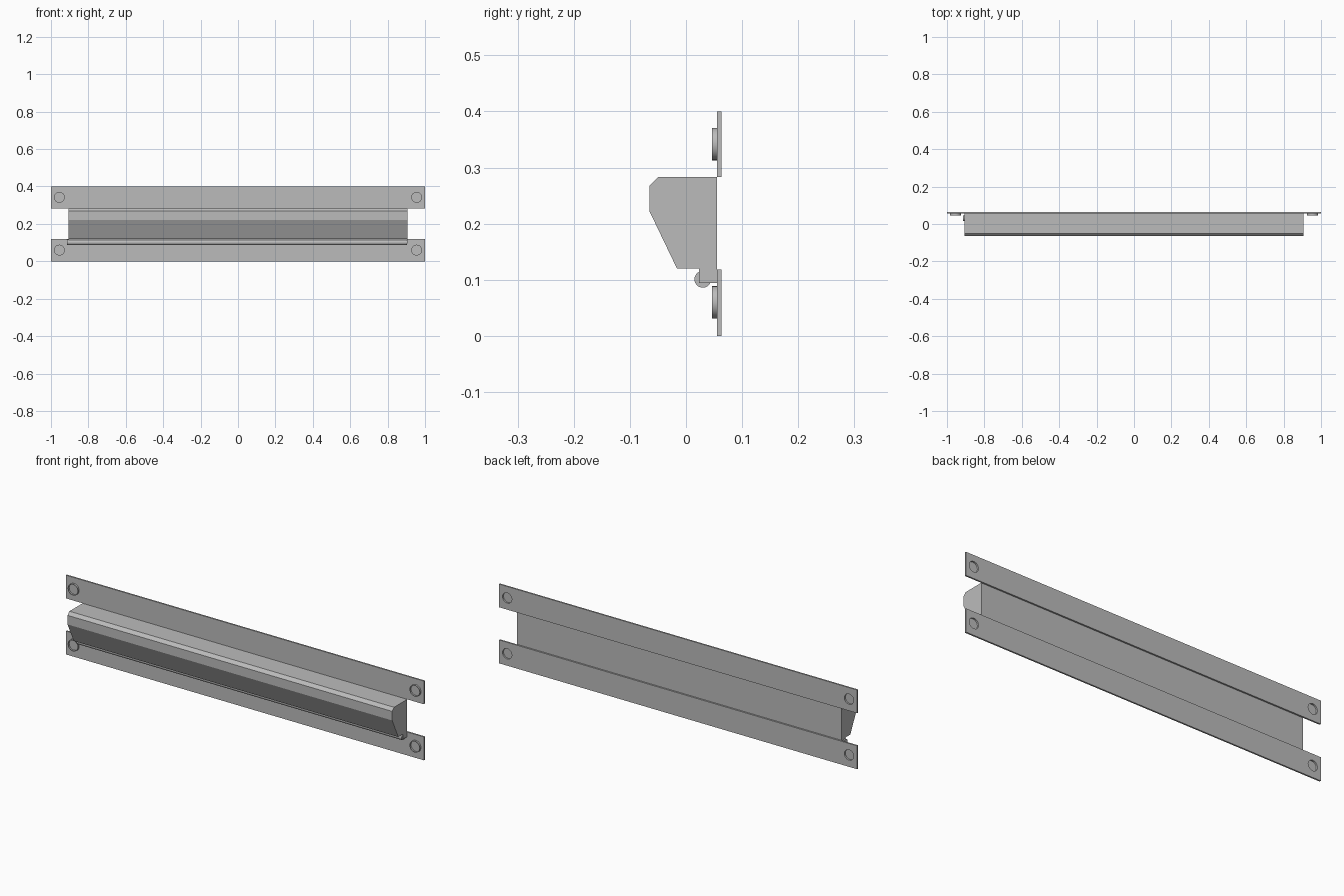
import bpy, bmesh, math
from mathutils import Matrix

cube = bpy.data.objects.get("Cube")
if cube:
    bpy.data.objects.remove(cube, do_unlink=True)

grey = bpy.data.materials.new("plain grey")
grey.use_nodes = True
grey.diffuse_color = (0.5, 0.5, 0.5, 1)
grey.node_tree.nodes["Principled BSDF"].inputs["Base Color"].default_value = (0.5, 0.5, 0.5, 1)

BACK, MOUNT = 0.063, 0.055     # rear face and front face of the rails
BOLT_X, BOLT_R, SIDES = 0.955, 0.029, 24


def finish(name, bm):
    bmesh.ops.recalc_face_normals(bm, faces=bm.faces)
    mesh = bpy.data.meshes.new(name)
    bm.to_mesh(mesh)
    bm.free()
    mesh.materials.append(grey)
    obj = bpy.data.objects.new(name, mesh)
    bpy.context.collection.objects.link(obj)
    return obj


def smooth(obj):
    bpy.ops.object.select_all(action='DESELECT')
    obj.select_set(True)
    bpy.context.view_layer.objects.active = obj
    bpy.ops.object.shade_smooth_by_angle(angle=math.radians(30))


def extrude_x(name, profile, x0, x1):
    """Sweep a (y, z) outline along x."""
    bm = bmesh.new()
    face = bm.faces.new([bm.verts.new((x0, y, z)) for y, z in profile])
    swept = bmesh.ops.extrude_face_region(bm, geom=[face], use_keep_orig=True)
    verts = [v for v in swept["geom"] if isinstance(v, bmesh.types.BMVert)]
    bmesh.ops.translate(bm, verts=verts, vec=(x1 - x0, 0, 0))
    return finish(name, bm)


def lathe_y(name, profile, x, z):
    """Turn a (radius, y) outline around a y axis through x, z."""
    bm = bmesh.new()
    verts = [bm.verts.new((x + r, y, z)) for r, y in profile]
    edges = [bm.edges.new(pair) for pair in zip(verts, verts[1:])]
    bmesh.ops.spin(bm, geom=verts + edges, cent=(x, 0, z), axis=(0, 1, 0),
                   angle=math.tau, steps=SIDES)
    bmesh.ops.remove_doubles(bm, verts=bm.verts, dist=0.0001)
    obj = finish(name, bm)
    smooth(obj)


def drill(rail, x, z):
    """Cut a round bolt hole through a rail."""
    bm = bmesh.new()
    bmesh.ops.create_cone(bm, cap_ends=True, segments=SIDES, radius1=BOLT_R - 0.003,
                          radius2=BOLT_R - 0.003, depth=0.1,
                          matrix=Matrix.Translation((x, BACK, z)) @ Matrix.Rotation(math.pi / 2, 4, 'X'))
    cutter = finish("hole_cutter", bm)
    cutter.hide_render = True
    cutter.hide_set(True)
    cut = rail.modifiers.new("bolt hole", 'BOOLEAN')
    cut.object = cutter
    cut.solver = 'EXACT'


# Mounting rails with a recessed bolt cup at each end
for level, bottom, top, bolt_z in (("lower", 0, 0.118, 0.06), ("upper", 0.283, 0.4, 0.342)):
    rail = extrude_x(level + "_rail", [(MOUNT, bottom), (BACK, bottom), (BACK, top), (MOUNT, top)], -1, 1)
    for side, sign in (("left", 1), ("right", -1)):
        x = sign * BOLT_X
        drill(rail, x, bolt_z)
        lathe_y(f"{level}_{side}_bolt_cup",
                [(0, MOUNT), (BOLT_R, MOUNT), (BOLT_R, 0.046),
                 (BOLT_R - 0.003, 0.046), (BOLT_R - 0.003, 0.054), (0, 0.054)], x, bolt_z)

# Long housing with a chamfered nose and sloping underside
extrude_x("housing", [(MOUNT, 0.283), (-0.05, 0.283), (-0.065, 0.268), (-0.065, 0.222),
                      (-0.016, 0.12), (0.023, 0.12), (0.023, 0.094), (MOUNT, 0.094)], -0.907, 0.907)

# Round rod under the housing
rod = [(0.03 + 0.015 * math.cos(i * math.tau / SIDES), 0.101 + 0.015 * math.sin(i * math.tau / SIDES))
       for i in range(SIDES)]
smooth(extrude_x("lower_rod", rod, -0.913, 0.903))
